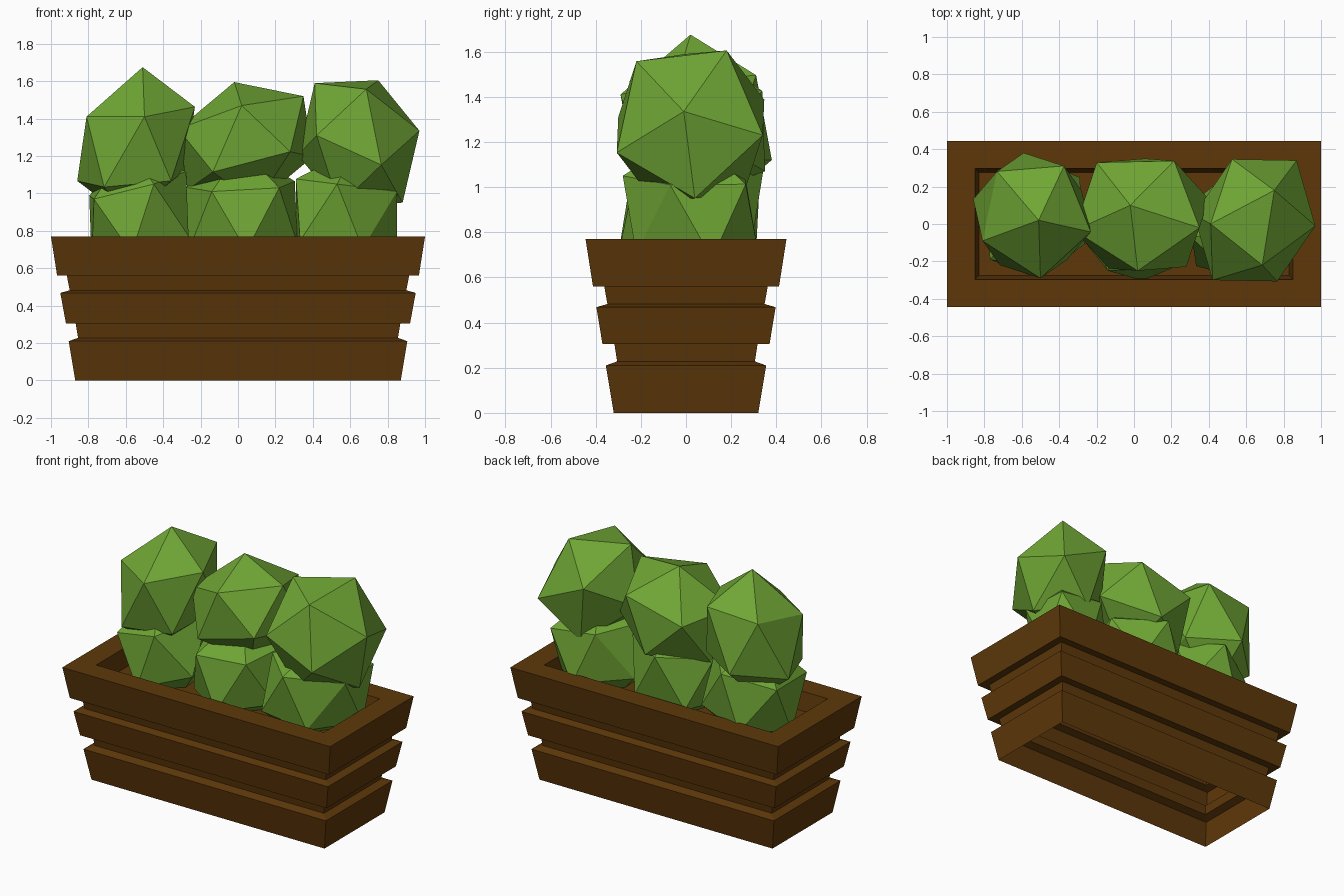
import bpy, bmesh
from mathutils import Vector, Matrix

if "Cube" in bpy.data.objects:
    bpy.data.objects.remove(bpy.data.objects["Cube"])


def material(name, color):
    m = bpy.data.materials.new(name)
    m.diffuse_color = (*color, 1)
    m.use_nodes = True
    m.node_tree.nodes["Principled BSDF"].inputs["Base Color"].default_value = m.diffuse_color
    return m


GREEN = material("leaf_green", (0.16, 0.38, 0.035))
BROWN = material("wood_brown", (0.11, 0.039, 0.003))


def add_object(name, bm, mat):
    mesh = bpy.data.meshes.new(name)
    bm.to_mesh(mesh)
    bm.free()
    mesh.materials.append(mat)
    ob = bpy.data.objects.new(name, mesh)
    bpy.context.collection.objects.link(ob)
    return ob


# Planter box: rectangular rings (half x, half y, z), up the outside,
# over the rim and down to the soil
RINGS = [
    (0.87, 0.32, 0.0), (0.905, 0.355, 0.21),
    (0.855, 0.305, 0.228), (0.868, 0.317, 0.305),
    (0.92, 0.37, 0.305), (0.95, 0.397, 0.468),
    (0.90, 0.348, 0.482), (0.915, 0.362, 0.56),
    (0.967, 0.412, 0.56), (1.0, 0.445, 0.77),
    (0.85, 0.297, 0.77), (0.83, 0.275, 0.65),
]
bm = bmesh.new()
loops = [[bm.verts.new((sx * x, sy * y, z))
          for sx, sy in ((-1, -1), (1, -1), (1, 1), (-1, 1))]
         for x, y, z in RINGS]
for lo, hi in zip(loops, loops[1:]):
    for i in range(4):
        j = (i + 1) % 4
        bm.faces.new((lo[i], lo[j], hi[j], hi[i]))
bm.faces.new(loops[-1])
add_object("planter_box", bm, BROWN)


# Bush: a skewed icosahedron set by its centre and the corners of one face
def bush(name, centre, a, b, c):
    bm = bmesh.new()
    bmesh.ops.create_icosphere(bm, subdivisions=1, radius=1)
    bm.faces.ensure_lookup_table()
    base = Matrix([v.co for v in bm.faces[0].verts]).transposed()
    o = Vector(centre)
    goal = Matrix([Vector(p) - o for p in (a, b, c)]).transposed()
    m = goal @ base.inverted()
    for v in bm.verts:
        v.co = m @ v.co + o
    bmesh.ops.recalc_face_normals(bm, faces=bm.faces)
    add_object(name, bm, GREEN)


# Upper row
bush("upper_bush_left", (-0.545, 0.045, 1.265),
     (-0.51, 0.02, 1.675), (-0.81, -0.09, 1.41), (-0.50, -0.29, 1.41))
bush("upper_bush_middle", (0.04, 0.05, 1.27),
     (-0.02, 0.10, 1.595), (0.35, -0.02, 1.52), (0.02, -0.25, 1.47))
bush("upper_bush_right", (0.645, 0.02, 1.27),
     (0.97, -0.01, 1.335), (0.75, 0.18, 1.605), (0.87, 0.34, 1.23))

# Lower row, rooted in the soil, apex up and hidden in the upper row
bush("lower_bush_left", (-0.53, 0.03, 0.88),
     (-0.59, 0.02, 1.24), (-0.77, -0.19, 0.97), (-0.45, -0.25, 1.05))
bush("lower_bush_middle", (0.02, 0.02, 0.88),
     (0.02, 0.02, 1.24), (-0.14, -0.25, 1.01), (0.22, -0.23, 1.03))
bush("lower_bush_right", (0.58, 0.02, 0.88),
     (0.63, 0.02, 1.24), (0.53, -0.28, 1.05), (0.85, -0.07, 1.01))
